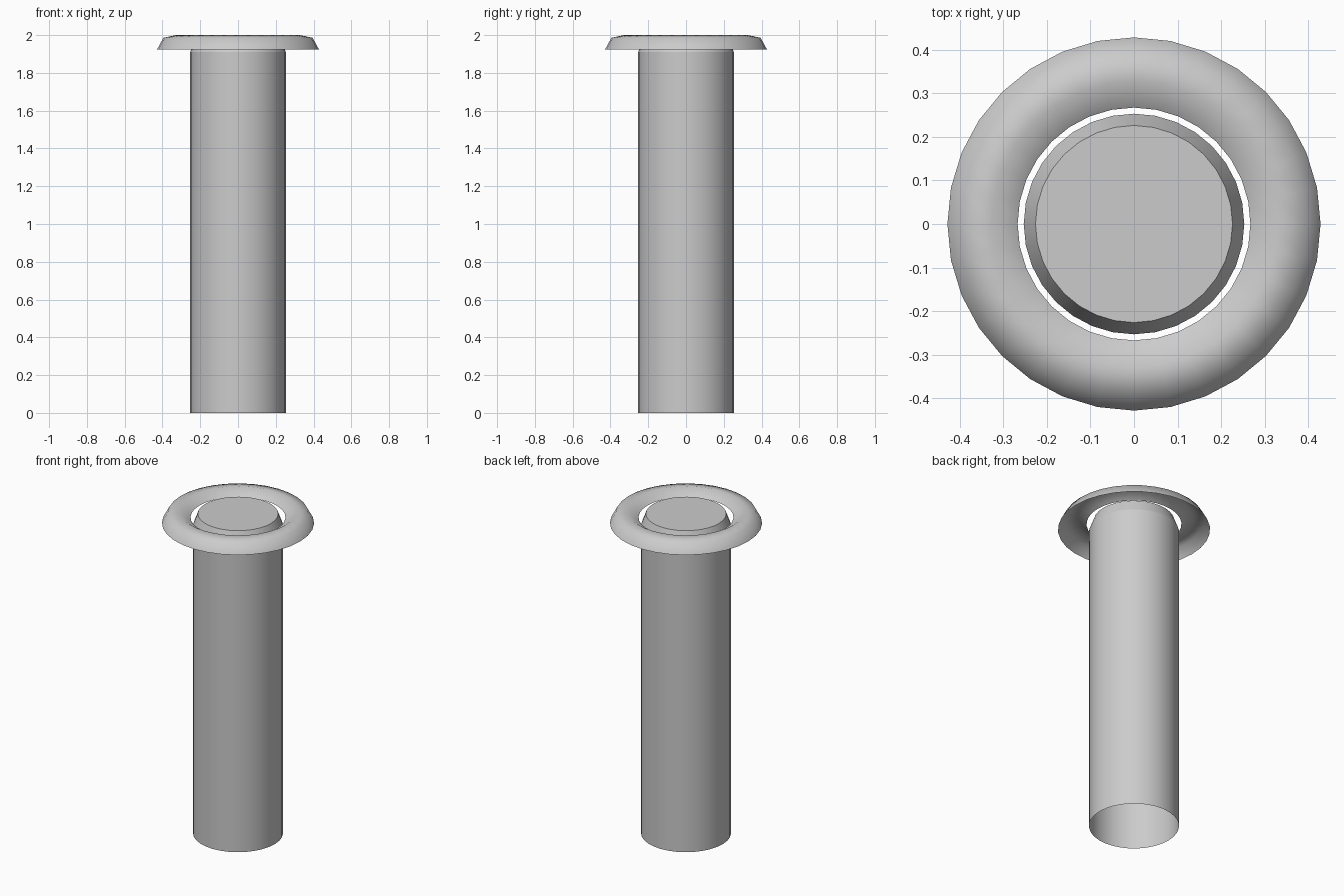
import bpy, bmesh, math

if "Cube" in bpy.data.objects:
    bpy.data.objects.remove(bpy.data.objects["Cube"])

SIDES = 32


def lathe(name, profile, cap_top=False, smooth_angle=30):
    """Spin an (r, z) profile, listed bottom to top / outside to inside."""
    bm = bmesh.new()
    rings = []
    for r, z in profile:
        rings.append([bm.verts.new((r * math.cos(2 * math.pi * i / SIDES),
                                    r * math.sin(2 * math.pi * i / SIDES), z))
                      for i in range(SIDES)])
    for a, b in zip(rings, rings[1:]):
        for i in range(SIDES):
            j = (i + 1) % SIDES
            bm.faces.new((a[i], a[j], b[j], b[i]))
    if cap_top:
        bm.faces.new(rings[-1])
    mesh = bpy.data.meshes.new(name)
    bm.to_mesh(mesh)
    bm.free()
    obj = bpy.data.objects.new(name, mesh)
    bpy.context.collection.objects.link(obj)
    bpy.ops.object.select_all(action='DESELECT')
    obj.select_set(True)
    bpy.context.view_layer.objects.active = obj
    bpy.ops.object.shade_smooth_by_angle(angle=math.radians(smooth_angle))
    return obj


# Post: open at the bottom, tapered shoulder and flat cap at the top
lathe("post", [(0.253, 0.0), (0.253, 1.91), (0.226, 1.982)],
      cap_top=True, smooth_angle=18)

# Collar: floating rounded shell, open underneath
lathe("collar_ring", [(0.428, 1.925), (0.395, 1.986), (0.327, 2.0), (0.267, 1.96)],
      smooth_angle=60)
